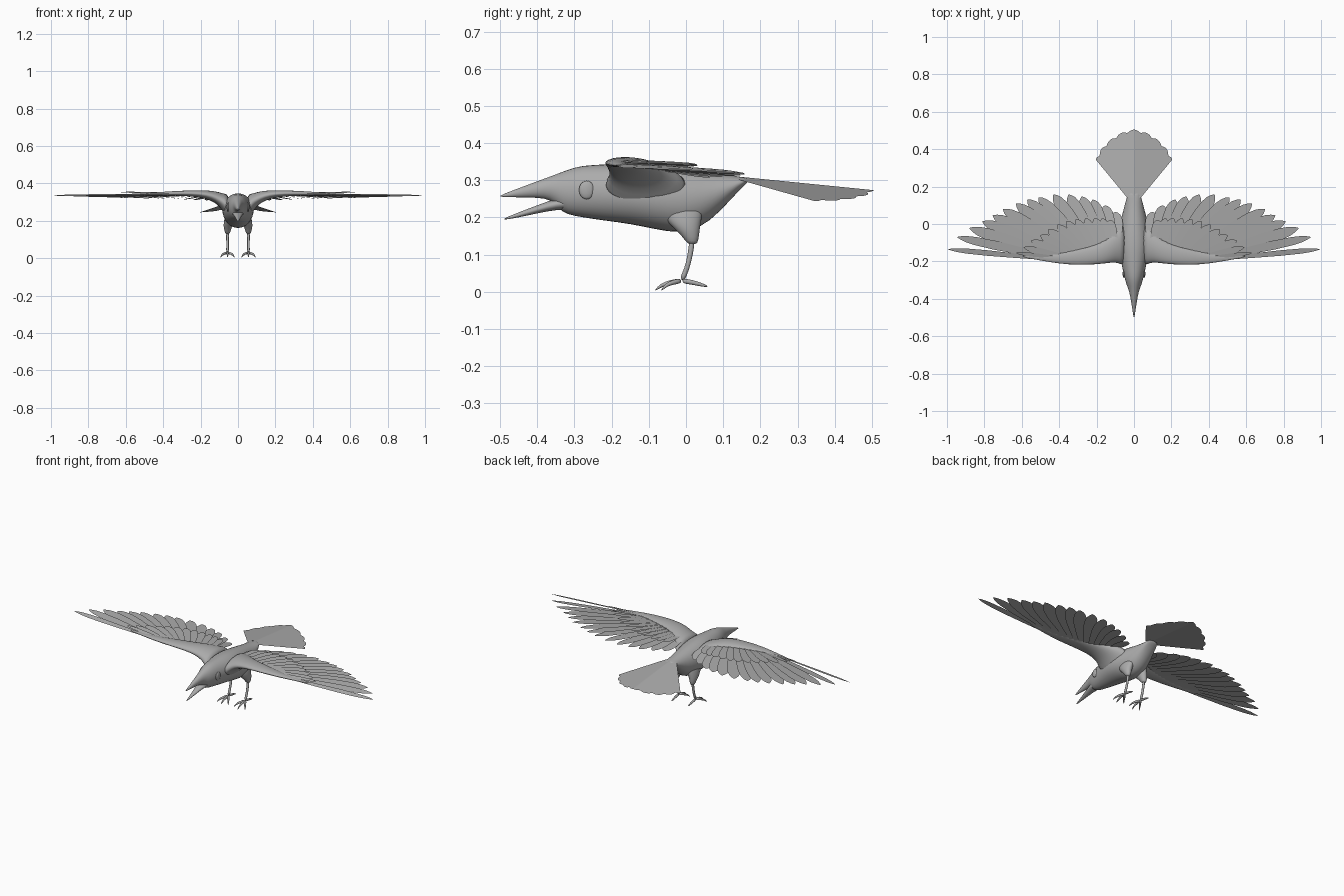
import bpy, bmesh, math
from mathutils import Vector

cube = bpy.data.objects.get("Cube")
if cube:
    bpy.data.objects.remove(cube, do_unlink=True)

grey = bpy.data.materials.new("plain_grey")
grey.use_nodes = True
grey.diffuse_color = (0.41, 0.41, 0.41, 1)
grey.node_tree.nodes["Principled BSDF"].inputs["Base Color"].default_value = grey.diffuse_color

X, Y, Z = Vector((1, 0, 0)), Vector((0, 1, 0)), Vector((0, 0, 1))


def finish(name, bm, mirror=False, subdivide=False):
    """Turn a bmesh into a smooth object, optionally mirrored across x."""
    mesh = bpy.data.meshes.new(name)
    for face in bm.faces:
        face.smooth = True
    bm.to_mesh(mesh)
    bm.free()
    mesh.materials.append(grey)
    obj = bpy.data.objects.new(name, mesh)
    bpy.context.collection.objects.link(obj)
    if mirror:
        mod = obj.modifiers.new("Mirror", "MIRROR")
        mod.use_mirror_merge = False
    if subdivide:
        mod = obj.modifiers.new("Smooth", "SUBSURF")
        mod.levels = mod.render_levels = 1


def add_loft(bm, rings, sides=16):
    """Skin elliptical rings, each given as centre and two half-axes."""
    loops = []
    for centre, u, v in rings:
        angles = [math.tau * i / sides for i in range(sides)]
        loops.append([bm.verts.new(centre + u * math.cos(a) + v * math.sin(a)) for a in angles])
    for a, b in zip(loops, loops[1:]):
        for i in range(sides):
            j = (i + 1) % sides
            bm.faces.new((a[i], a[j], b[j], b[i]))
    bm.faces.new(loops[0])
    bm.faces.new(loops[-1])
    bmesh.ops.recalc_face_normals(bm, faces=bm.faces)


def loft_along_y(name, profile):
    """Profile rows: y, top, bottom, half width."""
    bm = bmesh.new()
    add_loft(bm, [(Vector((0, y, (t + b) / 2)), X * w, Z * (t - b) / 2) for y, t, b, w in profile])
    finish(name, bm, subdivide=True)


def add_tube(bm, points, radii):
    """Round tube through points with a radius at each."""
    pts = [Vector(p) for p in points]
    rings = []
    for i, p in enumerate(pts):
        d = (pts[min(i + 1, len(pts) - 1)] - pts[max(i - 1, 0)]).normalized()
        u = d.cross(X).normalized()
        rings.append((p, u * radii[i], d.cross(u) * radii[i]))
    add_loft(bm, rings, 8)


def add_strip(bm, rows):
    """Single-sided sheet through rows of points, facing up."""
    rows = [[bm.verts.new(p) for p in row] for row in rows]
    for a, b in zip(rows, rows[1:]):
        for i in range(len(a) - 1):
            face = bm.faces.new((a[i], b[i], b[i + 1], a[i + 1]))
            face.normal_update()
            if face.normal.z < 0:
                face.normal_flip()


BLADE = [(0, .5), (.3, .8), (.6, 1), (.8, .92), (.9, .7), (.96, .4), (1, .05)]


def add_feather(bm, base, tip, half_width, roll):
    """Thin pointed blade from base to tip."""
    side = Z.cross(tip - base).normalized()
    rows = []
    for t, w in BLADE:
        c = base.lerp(tip, t)
        off = (side * half_width + Z * roll) * w
        rows.append((c - off, c, c + off))
    add_strip(bm, rows)


# Body, head and upper beak in one skin
loft_along_y("body", [
    (-.502, .259, .255, .002), (-.45, .279, .254, .01), (-.4, .298, .253, .018),
    (-.362, .312, .248, .026), (-.34, .321, .22, .034), (-.32, .329, .207, .042),
    (-.28, .342, .199, .054), (-.22, .344, .19, .066), (-.15, .35, .181, .083),
    (-.08, .346, .166, .087), (-.02, .338, .155, .081), (.04, .328, .17, .068),
    (.09, .318, .213, .053), (.14, .311, .27, .041), (.17, .306, .298, .03)])

# Lower beak, hanging open
loft_along_y("lower_beak", [
    (-.492, .197, .193, .002), (-.45, .214, .2, .009), (-.4, .233, .211, .017),
    (-.35, .252, .221, .027), (-.3, .26, .22, .036)])

# Eyes
bm = bmesh.new()
bmesh.ops.create_uvsphere(bm, u_segments=12, v_segments=8, radius=1)
bmesh.ops.scale(bm, verts=bm.verts, vec=(.007, .021, .025))
bmesh.ops.translate(bm, verts=bm.verts, vec=(.054, -.267, .274))
finish("eyes", bm, mirror=True)

# Wing arms, flaring into the body: x, y, z, half depth, half thickness
ARM = [(.045, -.105, .272, .125, .068), (.075, -.11, .294, .105, .052), (.1, -.122, .315, .084, .038),
       (.14, -.142, .334, .068, .027), (.2, -.165, .345, .052, .019), (.3, -.178, .347, .042, .014),
       (.4, -.185, .345, .028, .01), (.5, -.18, .342, .015, .006), (.6, -.171, .34, .006, .003)]
bm = bmesh.new()
add_loft(bm, [(Vector((x, y, z)), Y * d, Z * h) for x, y, z, d, h in ARM])
finish("wing_arms", bm, mirror=True, subdivide=True)


def feather_row(name, tips, base_out, base_in, z_out, z_in, width, roll):
    """Row of overlapping feathers from wing tip to wing root."""
    bm = bmesh.new()
    start, end = Vector(base_out), Vector(base_in)
    for i, (x, y) in enumerate(tips):
        t = i / (len(tips) - 1)
        tip = Vector((x, y, z_out + (z_in - z_out) * t))
        # The outermost feathers are narrow
        add_feather(bm, start.lerp(end, t), tip, width * min(1, .4 + .25 * i), roll)
    finish(name, bm, mirror=True)


# Long flight feathers
feather_row("flight_feathers", [
    (.995, -.135), (.945, -.07), (.88, -.022), (.81, .013), (.755, .045), (.7, .078),
    (.63, .108), (.57, .13), (.51, .142), (.43, .157), (.35, .157), (.28, .147),
    (.22, .13), (.155, .1), (.1, .065)],
    (.47, -.185, .342), (.09, -.1, .335), .335, .308, .037, .004)

# Shorter covering feathers
feather_row("covert_feathers", [
    (.63, -.155), (.59, -.125), (.55, -.09), (.5, -.06), (.46, -.03), (.41, -.005), (.36, .015),
    (.31, .025), (.26, .03), (.21, .032), (.17, .03), (.13, .022)],
    (.4, -.18, .35), (.1, -.11, .343), .353, .338, .026, .003)

# Tail fan: one roof-shaped sheet with nine scalloped feather ends
columns = []
STEPS = 72
for i in range(STEPS + 1):
    t = 2 * i / STEPS - 1
    scallop = .018 * (1 - math.sqrt(abs(math.cos(4 * math.pi * t))))
    reach = .365 - .075 * abs(t) ** 1.3 - scallop
    a = t * math.pi / 4
    ends = [(.036 * t, .14), (reach * math.sin(a), .14 + reach * math.cos(a))]
    columns.append([Vector((x, y, .31 - .1 * (y - .14) - .22 * abs(x))) for x, y in ends])
bm = bmesh.new()
add_strip(bm, columns)
finish("tail_fan", bm)

# Thighs
bm = bmesh.new()
THIGH = [(.032, -.02, .25, .03, .075), (.046, -.012, .205, .029, .056), (.054, .002, .172, .025, .036),
         (.056, .013, .148, .017, .022), (.056, .018, .126, .011, .013)]
add_loft(bm, [(Vector((x, y, z)), X * a, Y * b) for x, y, z, a, b in THIGH])
finish("thighs", bm, mirror=True, subdivide=True)

# Shins
ANKLE = (.056, -.012, .03)
bm = bmesh.new()
add_tube(bm, [(.056, .017, .145), (.056, .012, .1), (.056, .002, .06), ANKLE], (.009, .0075, .007, .009))
finish("shins", bm, mirror=True, subdivide=True)

# Toes: three forward, one back
bm = bmesh.new()
for dx, reach in ((-.038, .055), (0, .072), (.038, .055), (0, -.072)):
    path = [(ANKLE[0] + dx * t, ANKLE[1] - reach * t, z)
            for t, z in ((0, .03), (.4, .026), (.75, .019), (1, .003 if reach > 0 else .014))]
    add_tube(bm, path, (.008, .007, .0055, .0015))
finish("toes", bm, mirror=True, subdivide=True)
